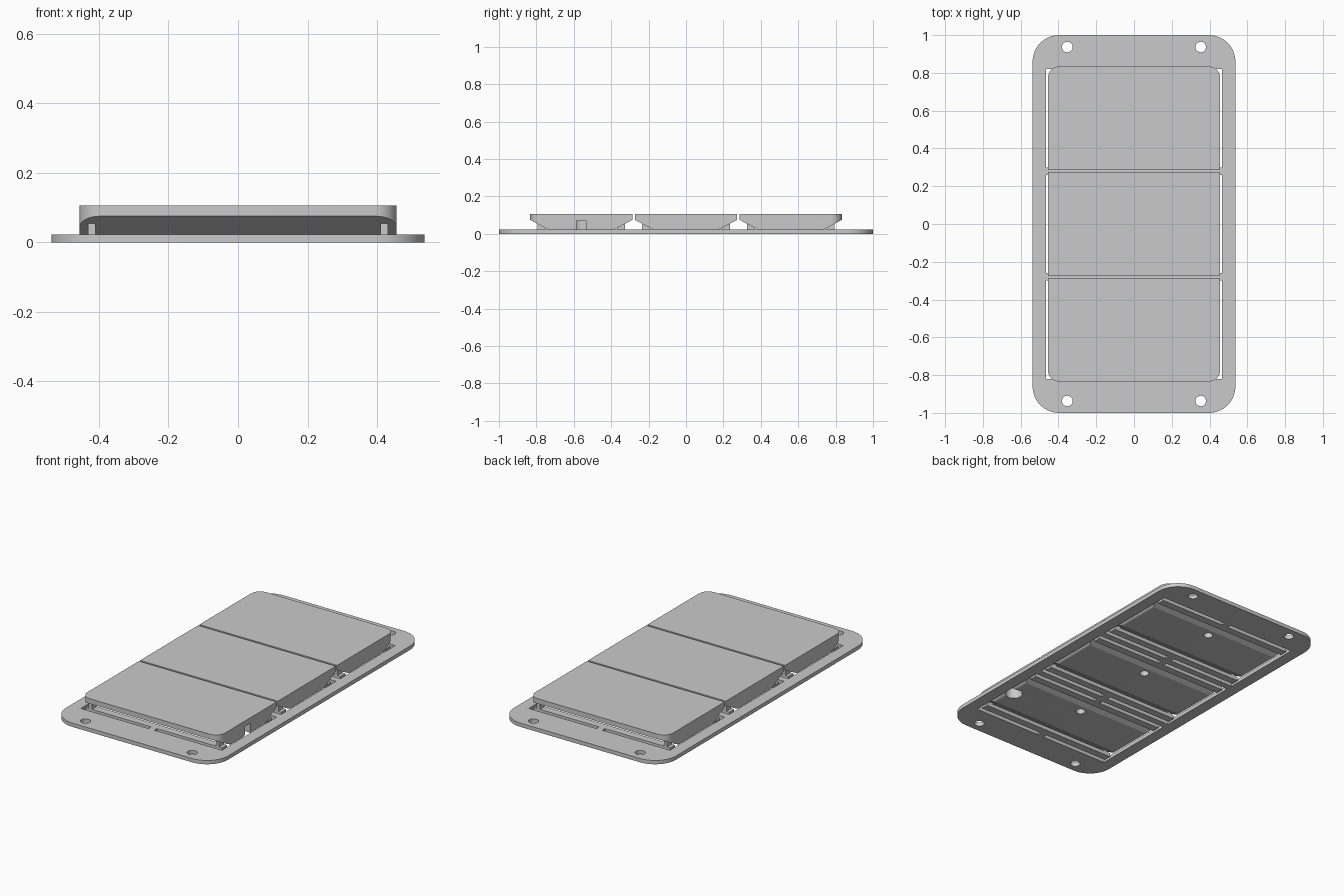
import bpy, bmesh, math
from mathutils import Vector

if "Cube" in bpy.data.objects:
    bpy.data.objects.remove(bpy.data.objects["Cube"], do_unlink=True)

PLATE_T = 0.023      # plate thickness
KEY_PITCH = 0.56     # spacing of the keys along y
KEY_HALF = 0.274     # half length of a key
KEY_X = 0.456        # half width of a key
KEY_LOW, KEY_EDGE, KEY_TOP = 0.003, 0.075, 0.105
SLOPE = 0.53         # rise of the sloped underside per unit of y

grey = bpy.data.materials.new("plain grey")
grey.use_nodes = True
colour = (0.59, 0.59, 0.59, 1)
grey.diffuse_color = colour
grey.node_tree.nodes["Principled BSDF"].inputs["Base Color"].default_value = colour


def rounded_rect(hx, y0, y1, r_low, r_high, steps=10):
    """Counter-clockwise outline with separate radii at the low and high y ends."""
    corners = [(1, y0, 1, r_low, -90), (1, y1, -1, r_high, 0),
               (-1, y1, -1, r_high, 90), (-1, y0, 1, r_low, 180)]
    pts = []
    for sx, y, inward, r, start in corners:
        if r == 0:
            pts.append((sx * hx, y))
            continue
        for i in range(steps + 1):
            a = math.radians(start + 90 * i / steps)
            pts.append((sx * (hx - r) + r * math.cos(a), y + inward * r + r * math.sin(a)))
    return pts


def circle(x, y, r, n=32):
    return [(x + r * math.cos(math.tau * i / n), y + r * math.sin(math.tau * i / n))
            for i in range(n)]


def prism(bm, outline, z0, z1):
    low = [bm.verts.new((x, y, z0)) for x, y in outline]
    high = [bm.verts.new((x, y, z1)) for x, y in outline]
    bm.faces.new(low[::-1])
    bm.faces.new(high)
    for i in range(len(low)):
        j = (i + 1) % len(low)
        bm.faces.new((low[i], low[j], high[j], high[i]))


def finish(bm, name):
    bmesh.ops.recalc_face_normals(bm, faces=bm.faces)
    mesh = bpy.data.meshes.new(name)
    bm.to_mesh(mesh)
    bm.free()
    mesh.materials.append(grey)
    ob = bpy.data.objects.new(name, mesh)
    bpy.context.collection.objects.link(ob)
    return ob


def cut(ob, prisms):
    """Subtract a list of (outline, z0, z1) prisms from an object."""
    bm = bmesh.new()
    for p in prisms:
        prism(bm, *p)
    cutter = finish(bm, "cutter")
    cutter.hide_render = True
    mod = ob.modifiers.new("cut", "BOOLEAN")
    mod.operation = "DIFFERENCE"
    mod.solver = "EXACT"
    mod.object = cutter
    bpy.context.view_layer.objects.active = ob
    bpy.ops.object.modifier_apply(modifier=mod.name)
    bpy.data.objects.remove(cutter, do_unlink=True)


def smooth(ob):
    bpy.ops.object.select_all(action="DESELECT")
    ob.select_set(True)
    bpy.context.view_layer.objects.active = ob
    bpy.ops.object.shade_smooth_by_angle(angle=math.radians(25))


# Base plate with screw holes, key openings and flexing bars
bm = bmesh.new()
prism(bm, rounded_rect(0.537, -1, 1, 0.14, 0.14), 0, PLATE_T)
plate = finish(bm, "base_plate")

BAR_IN, BAR_OUT, CELL = 0.19, 0.235, 0.26
quarter = [(0.452, BAR_IN), (0.452, BAR_OUT), (0.02, BAR_OUT), (0.02, CELL), (0.467, CELL)]
right_side = quarter + [(x, -y) for x, y in reversed(quarter)]
opening = right_side + [(-x, -y) for x, y in right_side]
cuts = [([(x, y + k * KEY_PITCH) for x, y in opening], -0.1, 0.1) for k in (-1, 0, 1)]
cuts += [(circle(sx * 0.353, sy * 0.937, 0.028), -0.1, 0.1)
         for sx in (-1, 1) for sy in (-1, 1)]
cut(plate, cuts)
smooth(plate)

# Keys: rounded at the outer ends, sloped underneath, sinking into the openings
for k, place in ((-1, "front"), (0, "middle"), (1, "back")):
    cy = k * KEY_PITCH
    bm = bmesh.new()
    outline = rounded_rect(KEY_X, cy - KEY_HALF, cy + KEY_HALF,
                           0.06 if k < 0 else 0, 0.06 if k > 0 else 0)
    prism(bm, outline, KEY_LOW, KEY_TOP)
    for side in (-1, 1):
        res = bmesh.ops.bisect_plane(
            bm, geom=bm.verts[:] + bm.edges[:] + bm.faces[:],
            plane_co=Vector((0, cy + side * KEY_HALF, KEY_EDGE)),
            plane_no=Vector((0, side * SLOPE, -1)), clear_outer=True)
        rim = [e for e in res["geom_cut"] if isinstance(e, bmesh.types.BMEdge)]
        bmesh.ops.holes_fill(bm, edges=rim)
    # Rounded lower side edges
    sides = [e for e in bm.edges
             if all(v.co.z < KEY_LOW + 0.001 and abs(v.co.x) > KEY_X - 0.001 for v in e.verts)
             and abs(e.verts[0].co.x - e.verts[1].co.x) < 0.001]
    bmesh.ops.bevel(bm, geom=sides, offset=0.025, segments=5, profile=0.5, affect="EDGES")
    key = finish(bm, place + "_key")
    # Blind recesses in the underside
    recesses = [(circle(0, cy + 0.09, 0.026), -0.02, 0.038)]
    if k < 0:
        recesses.append((circle(0.415, cy, 0.048), -0.02, 0.072))
    cut(key, recesses)
    smooth(key)

    # Posts joining the bar ends to the sloped underside of the key
    bm = bmesh.new()
    for sx in (-1, 1):
        for sy in (-1, 1):
            rect = [(sx * x, cy + sy * y) for x, y in
                    ((0.41, BAR_IN), (0.432, BAR_IN), (0.432, BAR_OUT), (0.41, BAR_OUT))]
            first = len(bm.verts)
            prism(bm, rect, PLATE_T, KEY_TOP)
            bm.verts.ensure_lookup_table()
            for v in bm.verts[first:]:
                if v.co.z > PLATE_T + 0.001:
                    v.co.z = KEY_EDGE - (KEY_HALF - abs(v.co.y - cy)) * SLOPE
    finish(bm, place + "_key_posts")
